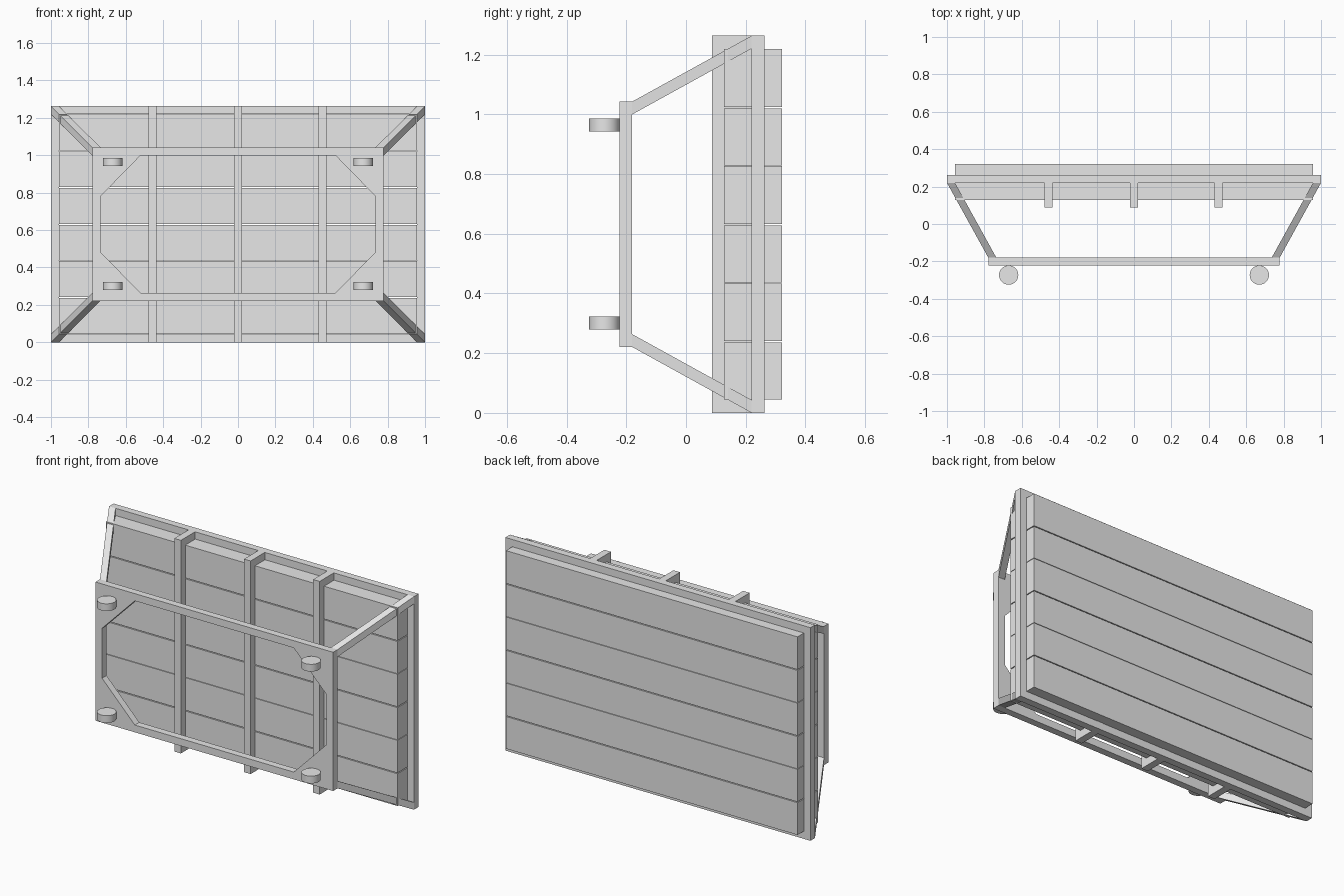
import bpy
import bmesh
from mathutils import Matrix

cube = bpy.data.objects.get("Cube")
if cube:
    bpy.data.objects.remove(cube, do_unlink=True)

grey = bpy.data.materials.new("light_grey")
grey.use_nodes = True
grey.diffuse_color = (0.8, 0.8, 0.8, 1)
grey.node_tree.nodes["Principled BSDF"].inputs["Base Color"].default_value = (0.8, 0.8, 0.8, 1)

HEIGHT = 1.263
MID = HEIGHT / 2
BAR = 0.043            # thickness of all frame bars
BACK_Y = (0.22, 0.263)
PLATE_Y = (-0.222, -0.18)
PLATE_X, PLATE_Z = 0.779, 0.411   # half sizes of the front plate


def finish(name, bm):
    bmesh.ops.recalc_face_normals(bm, faces=bm.faces[:])
    mesh = bpy.data.meshes.new(name)
    bm.to_mesh(mesh)
    bm.free()
    mesh.materials.append(grey)
    obj = bpy.data.objects.new(name, mesh)
    bpy.context.collection.objects.link(obj)
    return obj


def loft(name, loops, closed=False):
    """Join point loops in order; cap the ends, or close into a ring."""
    bm = bmesh.new()
    rings = [[bm.verts.new(p) for p in loop] for loop in loops]
    count = len(rings[0])
    pairs = list(zip(rings, rings[1:]))
    if closed:
        pairs.append((rings[-1], rings[0]))
    else:
        bm.faces.new(rings[0])
        bm.faces.new(rings[-1])
    for a, b in pairs:
        for i in range(count):
            j = (i + 1) % count
            bm.faces.new((a[i], a[j], b[j], b[i]))
    return finish(name, bm)


def rect(x, y, z):
    return [(x[0], y, z[0]), (x[1], y, z[0]), (x[1], y, z[1]), (x[0], y, z[1])]


def box(name, x, y, z):
    return loft(name, [rect(x, y[0], z), rect(x, y[1], z)])


def octagon(half_x, half_z, cut_x, cut_z, y):
    """Rectangle about the middle height with its corners cut off."""
    pts = []
    for sx, sz in ((-1, -1), (1, -1), (1, 1), (-1, 1)):
        pair = [(sx * half_x, y, MID + sz * (half_z - cut_z)),
                (sx * (half_x - cut_x), y, MID + sz * half_z)]
        pts += pair if sx == sz else pair[::-1]
    return pts


def doubled(half_x, half_z, y):
    """Rectangle with two points at each corner, to match an octagon."""
    return octagon(half_x, half_z, 0, 0, y)


# Back frame
inner = rect((-1 + BAR, 1 - BAR), 0, (BAR, HEIGHT - BAR))
outer = rect((-1, 1), 0, (0, HEIGHT))


def at_y(loop, y):
    return [(p[0], y, p[2]) for p in loop]


loft("back_frame", [at_y(outer, BACK_Y[0]), at_y(outer, BACK_Y[1]),
                    at_y(inner, BACK_Y[1]), at_y(inner, BACK_Y[0])], closed=True)

# Planks filling the frame
PITCH, FIRST = 0.196, 0.045
for i in range(6):
    gap = 0.005 if i % 2 == 0 else 0.003
    low = FIRST + i * PITCH
    top = low + PITCH - (gap if i < 5 else 0.002)
    box(f"plank_{i + 1}", (-0.956, 0.956), (0.128, 0.321), (low, top))

# Upright battens across the planks
for i, x in enumerate((-0.457, 0, 0.453)):
    box(f"batten_{i + 1}", (x - BAR / 2, x + BAR / 2), (0.087, BACK_Y[1] - 0.001), (0, HEIGHT))

# Front plate with an eight-sided opening
hole = (PLATE_X - BAR, PLATE_Z - BAR, 0.215, 0.22)
bm_plate = [doubled(PLATE_X, PLATE_Z, PLATE_Y[0]), doubled(PLATE_X, PLATE_Z, PLATE_Y[1]),
            octagon(*hole, PLATE_Y[1]), octagon(*hole, PLATE_Y[0])]
plate = loft("front_plate", bm_plate, closed=True)
bm = bmesh.new()
bm.from_mesh(plate.data)
bmesh.ops.remove_doubles(bm, verts=bm.verts[:], dist=0.0001)
bmesh.ops.recalc_face_normals(bm, faces=bm.faces[:])
bm.to_mesh(plate.data)
bm.free()


# Slanted struts joining the corners of plate and frame
def corner(sx, sz, half_x, half_z, y):
    x = sorted((sx * half_x, sx * (half_x - BAR)))
    z = sorted((MID + sz * half_z, MID + sz * (half_z - BAR)))
    return rect(x, y, z)


for side, sx in (("left", 1), ("right", -1)):
    for level, sz in (("upper", 1), ("lower", -1)):
        loft(f"{level}_{side}_strut", [corner(sx, sz, PLATE_X, PLATE_Z, PLATE_Y[1]),
                                       corner(sx, sz, 1, MID, BACK_Y[0])])

        # Round wheel on the plate
        bm = bmesh.new()
        spot = Matrix.Translation((sx * 0.67, -0.273, MID + 0.001 + sz * 0.3315))
        bmesh.ops.create_cone(bm, cap_ends=True, segments=32, radius1=0.0515,
                              radius2=0.0515, depth=BAR, matrix=spot)
        wheel = finish(f"{level}_{side}_wheel", bm)
        bpy.ops.object.select_all(action="DESELECT")
        wheel.select_set(True)
        bpy.context.view_layer.objects.active = wheel
        bpy.ops.object.shade_smooth_by_angle()
